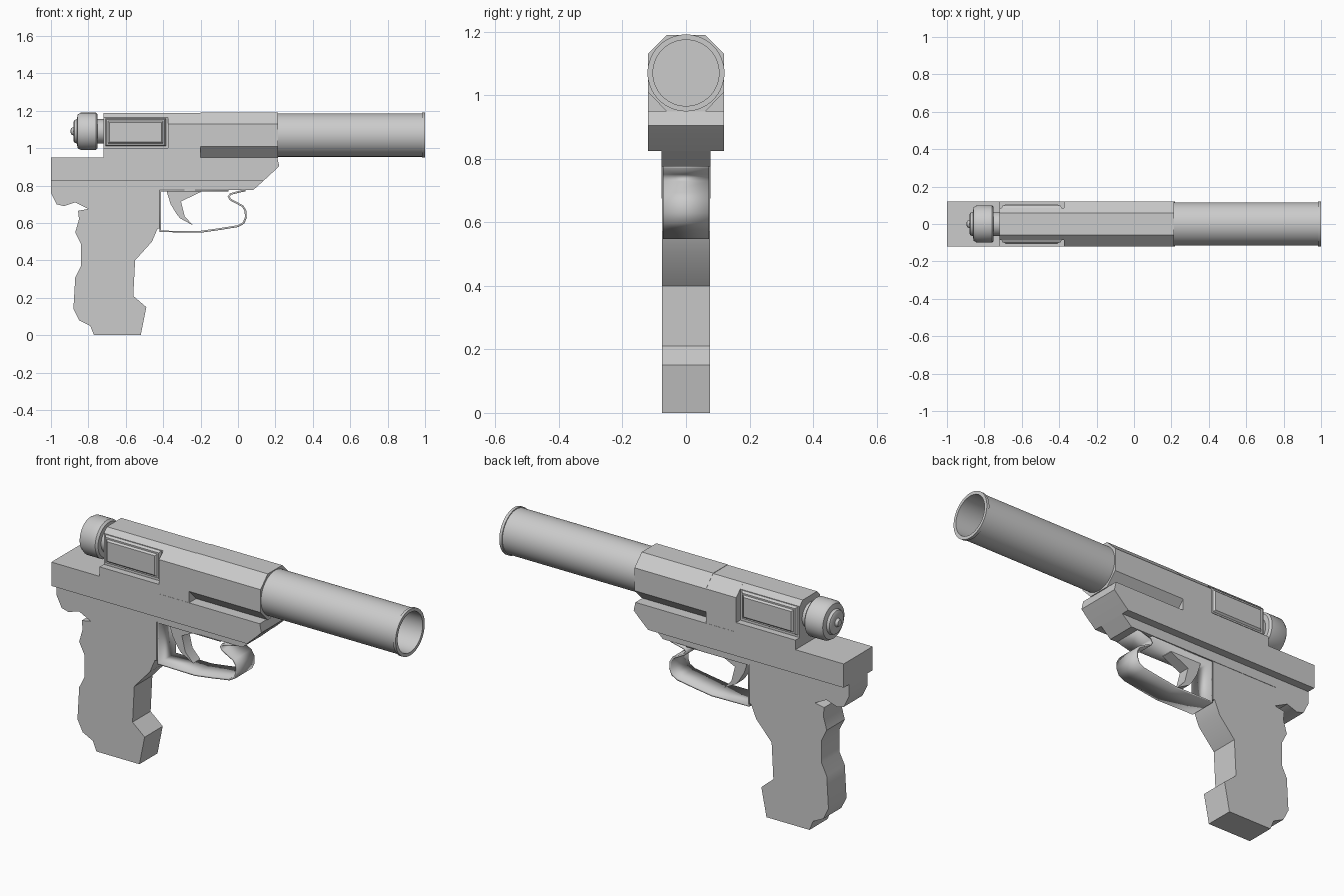
import bpy, bmesh, math
from mathutils import Vector

if "Cube" in bpy.data.objects:
    bpy.data.objects.remove(bpy.data.objects["Cube"], do_unlink=True)

grey = bpy.data.materials.new("plain grey")
grey.use_nodes = True
grey.diffuse_color = (0.6, 0.6, 0.6, 1)
grey.node_tree.nodes["Principled BSDF"].inputs["Base Color"].default_value = (0.6, 0.6, 0.6, 1)


def finish(name, bm, angle=35):
    bmesh.ops.recalc_face_normals(bm, faces=bm.faces[:])
    mesh = bpy.data.meshes.new(name)
    bm.to_mesh(mesh)
    bm.free()
    mesh.materials.append(grey)
    ob = bpy.data.objects.new(name, mesh)
    bpy.context.collection.objects.link(ob)
    bpy.ops.object.select_all(action='DESELECT')
    ob.select_set(True)
    bpy.context.view_layer.objects.active = ob
    bpy.ops.object.shade_smooth_by_angle(angle=math.radians(angle))
    return ob


def side_prism(name, outline, half):
    """Extrude an (x, z) outline across the width."""
    bm = bmesh.new()
    face = bm.faces.new([bm.verts.new((x, -half, z)) for x, z in outline])
    out = bmesh.ops.extrude_face_region(bm, geom=[face])["geom"]
    moved = [v for v in out if isinstance(v, bmesh.types.BMVert)]
    bmesh.ops.translate(bm, verts=moved, vec=(0, 2 * half, 0))
    return finish(name, bm)


def long_prism(name, half_section, x0, x1):
    """Extrude a mirrored (y, z) half section along the length."""
    section = half_section + [(-y, z) for y, z in reversed(half_section)]
    bm = bmesh.new()
    face = bm.faces.new([bm.verts.new((x0, y, z)) for y, z in section])
    out = bmesh.ops.extrude_face_region(bm, geom=[face])["geom"]
    moved = [v for v in out if isinstance(v, bmesh.types.BMVert)]
    bmesh.ops.translate(bm, verts=moved, vec=(x1 - x0, 0, 0))
    return finish(name, bm)


def lathe(name, profile, height, steps=48):
    """Spin an (x, radius) profile about the lengthwise axis."""
    bm = bmesh.new()
    verts = [bm.verts.new((x, 0, height + r)) for x, r in profile]
    edges = [bm.edges.new(pair) for pair in zip(verts, verts[1:])]
    bmesh.ops.spin(bm, geom=verts + edges, cent=(0, 0, height), axis=(1, 0, 0),
                   angle=math.tau, steps=steps)
    bmesh.ops.remove_doubles(bm, verts=bm.verts[:], dist=1e-4)
    return finish(name, bm)


# Wide slide rail
side_prism("rail", [(-1, .825), (-1, .95), (.21, .95), (.22, .905), (.19, .875), (.136, .825)], .12)

# Narrow lower frame with the hook at the back
side_prism("lower_frame", [
    (.136, .825), (.08, .775), (-.8, .775), (-.8, .675), (-.87, .71), (-.93, .69),
    (-.97, .7), (-1, .76), (-1, .825)], .077)

# Contoured grip
side_prism("grip", [
    (-.8, .775), (-.8, .675), (-.855, .665), (-.85, .62), (-.87, .55), (-.84, .49),
    (-.84, .37), (-.87, .31), (-.88, .14), (-.85, .08), (-.79, .05), (-.77, 0),
    (-.52, 0), (-.49, .15), (-.56, .21), (-.55, .4), (-.46, .5), (-.43, .57),
    (-.42, .57), (-.42, .775)], .075)

# Receiver: eight-sided front, straight-sided middle, narrowed rear over a ledge
long_prism("receiver_front", [(.06, 1.19), (.12, 1.13), (.12, 1.01), (.06, .948)], -.2, .215)
long_prism("receiver_middle", [(.06, 1.188), (.119, 1.13), (.119, .945)], -.375, -.2)
long_prism("receiver_rear", [(.06, 1.188), (.085, 1.163), (.085, .945)], -.72, -.375)
long_prism("receiver_ledge", [(.12, 1.0), (.12, .945)], -.72, -.375)

# Raised side panels with bevelled rims
for label, side in (("right", -1), ("left", 1)):
    bm = bmesh.new()
    rings = []
    for inset, depth in ((0, .084), (.008, .098), (.016, .098), (.024, .107)):
        x0, x1, z0, z1 = -.71 + inset, -.385 - inset, 1.01 + inset, 1.16 - inset
        rings.append([bm.verts.new((x, side * depth, z))
                      for x, z in ((x0, z0), (x1, z0), (x1, z1), (x0, z1))])
    for a, b in zip(rings, rings[1:]):
        for i in range(4):
            j = (i + 1) % 4
            bm.faces.new((a[i], a[j], b[j], b[i]))
    bm.faces.new(rings[0])
    bm.faces.new(rings[-1])
    finish(label + "_panel", bm, 20)

# Hollow barrel with a muzzle lip
lathe("barrel", [(.2, 0), (.2, .116), (.985, .116), (.985, .121), (1, .121),
                 (1, .104), (.25, .104), (.25, 0)], 1.07, 64)

# Rear knob
lathe("rear_knob", [
    (-.71, 0), (-.71, .065), (-.75, .065), (-.75, .09), (-.76, .1), (-.84, .1),
    (-.857, .09), (-.862, .065), (-.875, .06), (-.88, .05), (-.88, .022),
    (-.893, .016), (-.896, 0)], 1.09, 32)

# Trigger
side_prism("trigger", [
    (-.385, .78), (-.36, .7), (-.33, .65), (-.31, .625), (-.24, .587), (-.285, .635),
    (-.305, .715), (-.2, .765), (-.2, .78)], .03)

# Trigger guard: a thin ribbon following a bent path
path = [(-.05, .772), (-.415, .772), (-.415, .555), (-.2, .553), (-.1, .567), (0, .583),
        (.03, .6), (.042, .63), (.04, .665), (.025, .69), (-.04, .725),
        (-.05, .74), (-.04, .755), (.04, .775)]
bm = bmesh.new()
rows = [[bm.verts.new((x, y, z)) for y in (-.072, .072)] for x, z in path]
for a, b in zip(rows, rows[1:]):
    bm.faces.new((a[0], a[1], b[1], b[0]))
guard = finish("trigger_guard", bm)
solid = guard.modifiers.new("Thickness", 'SOLIDIFY')
solid.thickness = .01
solid.offset = 0
